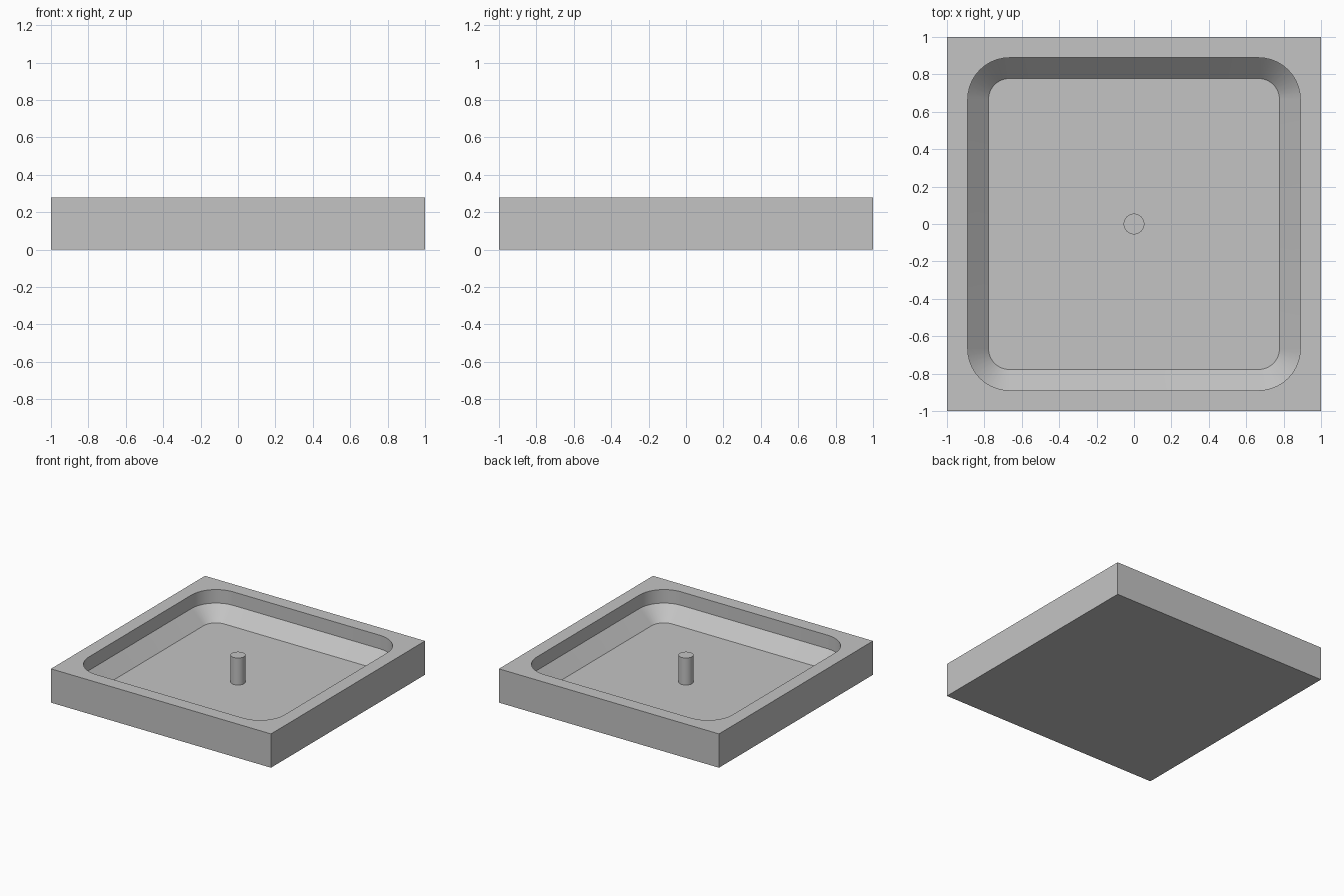
import bpy, bmesh, math

if "Cube" in bpy.data.objects:
    bpy.data.objects.remove(bpy.data.objects["Cube"], do_unlink=True)

U = 1 / 9            # module: the tray is 18 modules wide
STEPS = 10           # segments per rounded corner

grey = bpy.data.materials.new("light grey")
grey.use_nodes = True
grey.diffuse_color = (0.55, 0.55, 0.55, 1)
grey.node_tree.nodes["Principled BSDF"].inputs["Base Color"].default_value = grey.diffuse_color


def ring(bm, half, radius, z):
    """Square loop with rounded corners; sharp corners reuse a single vertex."""
    verts = []
    for corner in range(4):
        mid = math.radians(45 + 90 * corner)
        cx = math.copysign(half - radius, math.cos(mid)) * U
        cy = math.copysign(half - radius, math.sin(mid)) * U
        if radius == 0:
            verts += [bm.verts.new((cx, cy, z * U))] * (STEPS + 1)
            continue
        for i in range(STEPS + 1):
            a = math.radians(90 * corner + 90 * i / STEPS)
            verts.append(bm.verts.new((cx + radius * U * math.cos(a),
                                       cy + radius * U * math.sin(a), z * U)))
    return verts


def finish(obj):
    obj.data.materials.append(grey)
    bpy.ops.object.select_all(action="DESELECT")
    obj.select_set(True)
    bpy.context.view_layer.objects.active = obj
    bpy.ops.object.shade_smooth_by_angle(angle=math.radians(30))


# Tray: outer walls, rim, straight inner wall, sloped inner wall, floor
bm = bmesh.new()
loops = [ring(bm, half, radius, z) for half, radius, z in (
    (9, 0, 0), (9, 0, 2.5), (8, 2, 2.5), (8, 2, 1.5), (7, 1, 0.5))]
for low, high in zip(loops, loops[1:]):
    for i in range(len(low)):
        j = (i + 1) % len(low)
        corners = list(dict.fromkeys((low[i], low[j], high[j], high[i])))
        if len(corners) > 2:
            bm.faces.new(corners)
bm.faces.new(list(dict.fromkeys(reversed(loops[0]))))
bm.faces.new(loops[-1])
bmesh.ops.recalc_face_normals(bm, faces=bm.faces)
mesh = bpy.data.meshes.new("tray")
bm.to_mesh(mesh)
bm.free()
tray = bpy.data.objects.new("tray", mesh)
bpy.context.collection.objects.link(tray)
finish(tray)

# Centre post, standing on the floor and level with the rim
bpy.ops.mesh.primitive_cylinder_add(vertices=32, radius=0.5 * U, depth=2 * U,
                                    location=(0, 0, 1.5 * U))
post = bpy.context.object
post.name = "centre_post"
finish(post)
